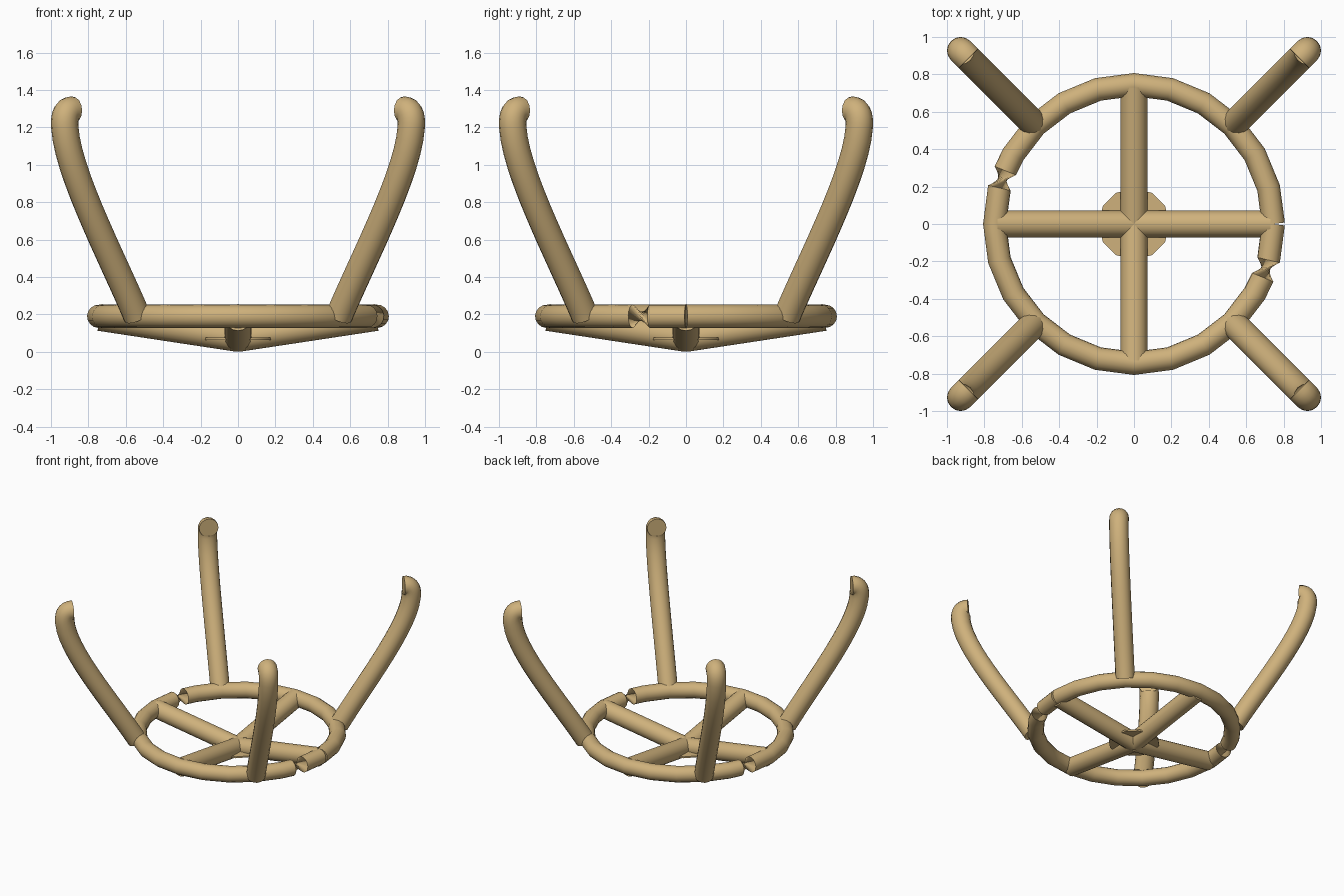
import bpy, bmesh
from math import sin, cos, pi, radians
from mathutils import Vector
from mathutils.geometry import interpolate_bezier

if "Cube" in bpy.data.objects:
    bpy.data.objects.remove(bpy.data.objects["Cube"])

wood = bpy.data.materials.new("tan")
wood.diffuse_color = (0.62, 0.44, 0.20, 1)
wood.use_nodes = True
wood.node_tree.nodes["Principled BSDF"].inputs["Base Color"].default_value = wood.diffuse_color


def finish(name, bm):
    bmesh.ops.recalc_face_normals(bm, faces=bm.faces)
    me = bpy.data.meshes.new(name)
    bm.to_mesh(me)
    bm.free()
    ob = bpy.data.objects.new(name, me)
    bpy.context.collection.objects.link(ob)
    me.materials.append(wood)
    bpy.ops.object.select_all(action='DESELECT')
    bpy.context.view_layer.objects.active = ob
    ob.select_set(True)
    bpy.ops.object.shade_smooth_by_angle(angle=radians(40))
    return ob


def tube(name, path, radius, side_axis, sides=16, twists=None):
    """Sweep a capped round section; side_axis(i) gives one section direction."""
    bm = bmesh.new()
    rows = []
    n = len(path)
    for i, p in enumerate(path):
        a = (path[i] - path[i - 1]).normalized() if i else Vector()
        b = (path[i + 1] - path[i]).normalized() if i < n - 1 else Vector()
        t = (a + b).normalized()
        u = side_axis.normalized()
        v = t.cross(u).normalized()
        tw = twists[i] if twists else 0
        rows.append([bm.verts.new(p + radius * (u * cos(k * 2 * pi / sides + tw)
                                                + v * sin(k * 2 * pi / sides + tw)))
                     for k in range(sides)])
    for r, s in zip(rows, rows[1:]):
        for k in range(sides):
            j = (k + 1) % sides
            bm.faces.new((r[k], r[j], s[j], s[k]))
    bm.faces.new(rows[0])
    bm.faces.new(rows[-1])
    return finish(name, bm)


# Base ring: open loop with a seam at +x and two twisted, pinched spots
angles = sorted([15 * i for i in range(25)] + [157.5, 337.5])
ring_path = [Vector((0.745 * cos(radians(a)), 0.745 * sin(radians(a)), 0.19)) for a in angles]
ring_twist = [radians(155) * ((a > 160) + (a > 340)) for a in angles]
tube("base_ring", ring_path, 0.062, Vector((0, 0, 1)), 16, ring_twist)

# Four spokes rising from the centre to the ring
for i in range(4):
    d = Vector((cos(i * pi / 2), sin(i * pi / 2), 0))
    side = Vector((-d.y, d.x, 0))
    tube(f"spoke_{i + 1}", [Vector((0, 0, 0.072)), d * 0.74 + Vector((0, 0, 0.184))],
         0.072, side)

# Thin hub plate under the crossing
bm = bmesh.new()
bmesh.ops.create_cone(bm, cap_ends=True, segments=12, radius1=0.192, radius2=0.192, depth=0.012)
bmesh.ops.translate(bm, verts=bm.verts, vec=(0, 0, 0.07))
finish("hub_plate", bm)

# Four prongs: long outward curve, then a tight inward hook
shaft = [(0.54, 0.19), (0.67, 0.5), (0.91, 0.95), (0.926, 1.2)]
hook = [(0.926, 1.2), (0.931, 1.26), (0.918, 1.297), (0.885, 1.292)]
for i, (sx, sy) in enumerate([(1, 1), (-1, 1), (-1, -1), (1, -1)]):
    to3 = lambda q: Vector((q[0] * sx, q[0] * sy, q[1]))
    path = interpolate_bezier(*map(to3, shaft), 14)[:-1] + interpolate_bezier(*map(to3, hook), 8)
    tube(f"prong_{i + 1}", [Vector(p) for p in path], 0.073, Vector((-sy, sx, 0)))
